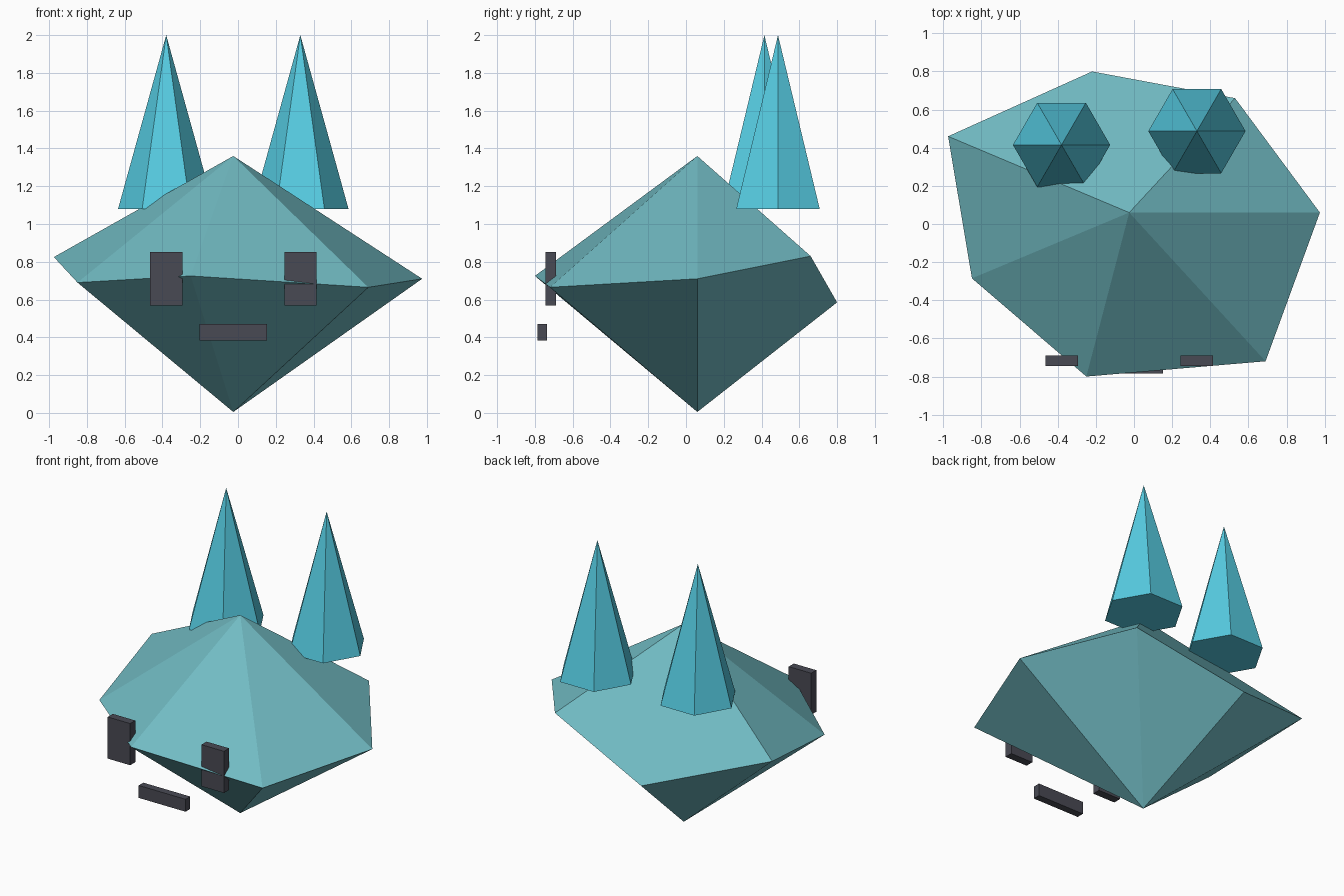
import bpy, bmesh, math
from mathutils import Matrix, Vector

if "Cube" in bpy.data.objects:
    bpy.data.objects.remove(bpy.data.objects["Cube"])

CX, CY = -0.025, 0.06      # axis of the body


def material(name, rgb):
    lin = [((c / 255 + 0.055) / 1.055) ** 2.4 for c in rgb]
    m = bpy.data.materials.new(name)
    m.diffuse_color = (*lin, 1)
    m.use_nodes = True
    m.node_tree.nodes["Principled BSDF"].inputs["Base Color"].default_value = m.diffuse_color
    return m


def add_object(name, bm, mat):
    bmesh.ops.recalc_face_normals(bm, faces=bm.faces)
    me = bpy.data.meshes.new(name)
    bm.to_mesh(me)
    bm.free()
    me.materials.append(mat)
    ob = bpy.data.objects.new(name, me)
    bpy.context.collection.objects.link(ob)
    return ob


def box(name, center, size, mat):
    bm = bmesh.new()
    bmesh.ops.create_cube(bm, size=1, matrix=Matrix.Translation(center) @ Matrix.Diagonal((*size, 1)))
    return add_object(name, bm, mat)


teal = material("muted teal", (113, 187, 195))
cyan = material("bright cyan", (86, 204, 226))
dark = material("dark grey", (73, 74, 84))

# Body: irregular seven-sided double pyramid
rim = [(0.975, 0.06, 0.71), (0.53, 0.66, 0.83), (-0.22, 0.80, 0.585), (-0.975, 0.46, 0.825),
       (-0.85, -0.285, 0.69), (-0.25, -0.80, 0.725), (0.69, -0.72, 0.665)]
bm = bmesh.new()
ring = [bm.verts.new(p) for p in rim]
for z in (0.005, 1.36):
    pole = bm.verts.new((CX, CY, z))
    for a, b in zip(ring, ring[1:] + ring[:1]):
        bm.faces.new((a, b, pole))
add_object("body", bm, teal)

# Six-sided spikes and eyes, one per side
for side, x, y in (("left", -0.38, 0.415), ("right", 0.33, 0.487)):
    bm = bmesh.new()
    tip = bm.verts.new((x, y, 2.0))
    base = [bm.verts.new((x + 0.255 * math.cos(i * math.pi / 3),
                          y + 0.255 * math.sin(i * math.pi / 3), 1.08)) for i in range(6)]
    for a, b in zip(base, base[1:] + base[:1]):
        bm.faces.new((a, b, tip))
    bm.faces.new(base[::-1])
    add_object(side + "_spike", bm, cyan)
    box(side + "_eye", Vector((x, -0.717, 0.71)), (0.17, 0.055, 0.285), dark)

# Mouth bar
box("mouth", Vector((CX, -0.76, 0.427)), (0.355, 0.05, 0.085), dark)
